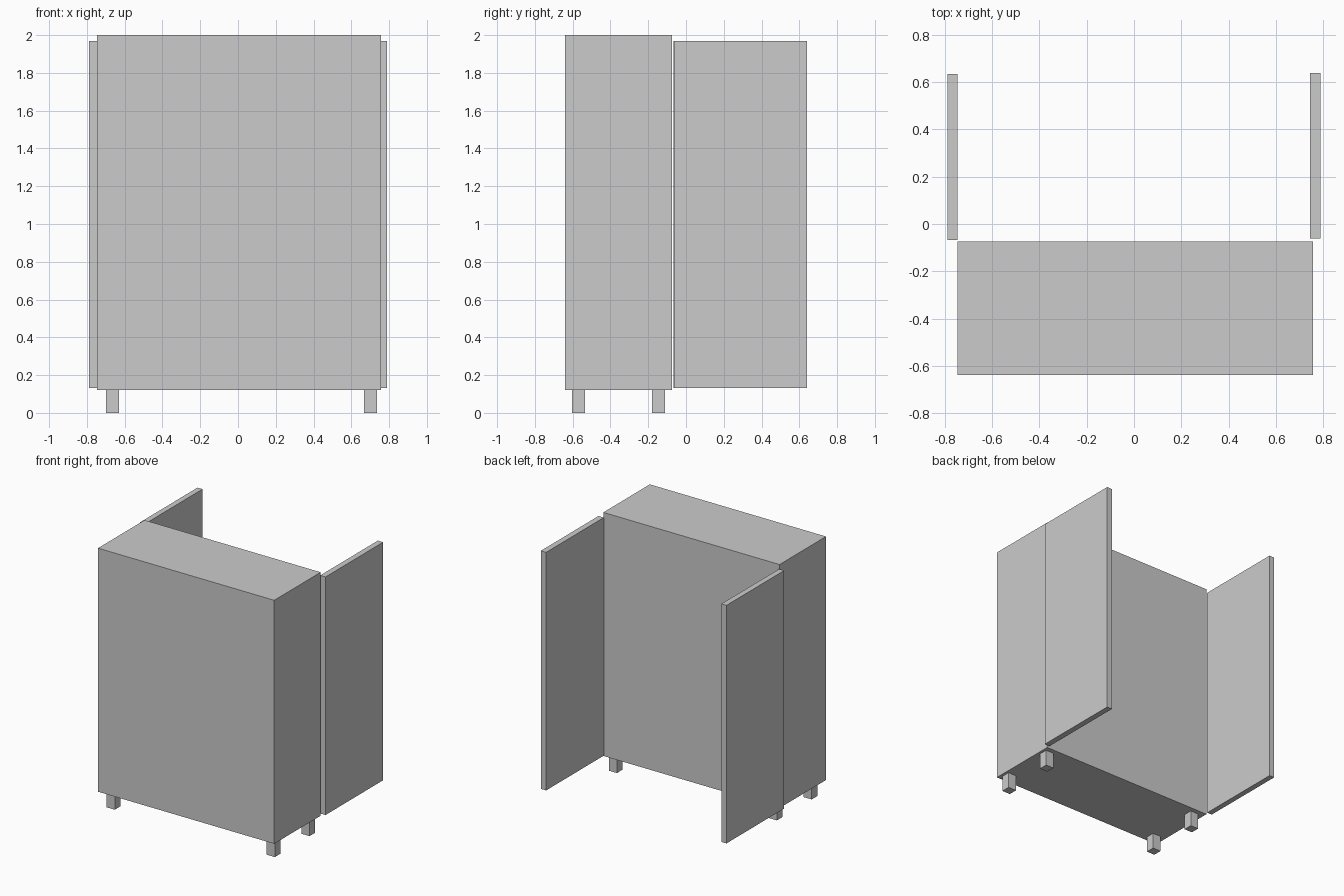
import bpy
import bmesh
from mathutils import Vector

if "Cube" in bpy.data.objects:
    bpy.data.objects.remove(bpy.data.objects["Cube"])


def box(name, lo, hi):
    """Axis-aligned box between two opposite corners."""
    lo, hi = Vector(lo), Vector(hi)
    bm = bmesh.new()
    bmesh.ops.create_cube(bm, size=1.0)
    bmesh.ops.scale(bm, vec=hi - lo, verts=bm.verts)
    mesh = bpy.data.meshes.new(name)
    bm.to_mesh(mesh)
    bm.free()
    obj = bpy.data.objects.new(name, mesh)
    obj.location = (lo + hi) / 2
    bpy.context.collection.objects.link(obj)
    return obj


BODY_BOTTOM = 0.122

# Cabinet body
box("cabinet_body", (-0.746, -0.64, BODY_BOTTOM), (0.757, -0.074, 2.0))

# Doors swung open, standing just clear of the body
box("left_door", (-0.79, -0.067, 0.132), (-0.747, 0.635, 1.968))
box("right_door", (0.745, -0.062, 0.132), (0.79, 0.64, 1.968))

# Four square legs
LEG = 0.069
for side, x in (("left", -0.698), ("right", 0.667)):
    for end, y in (("front", -0.603), ("back", -0.18)):
        box(f"{end}_{side}_leg", (x, y, 0), (x + LEG, y + LEG, BODY_BOTTOM))
